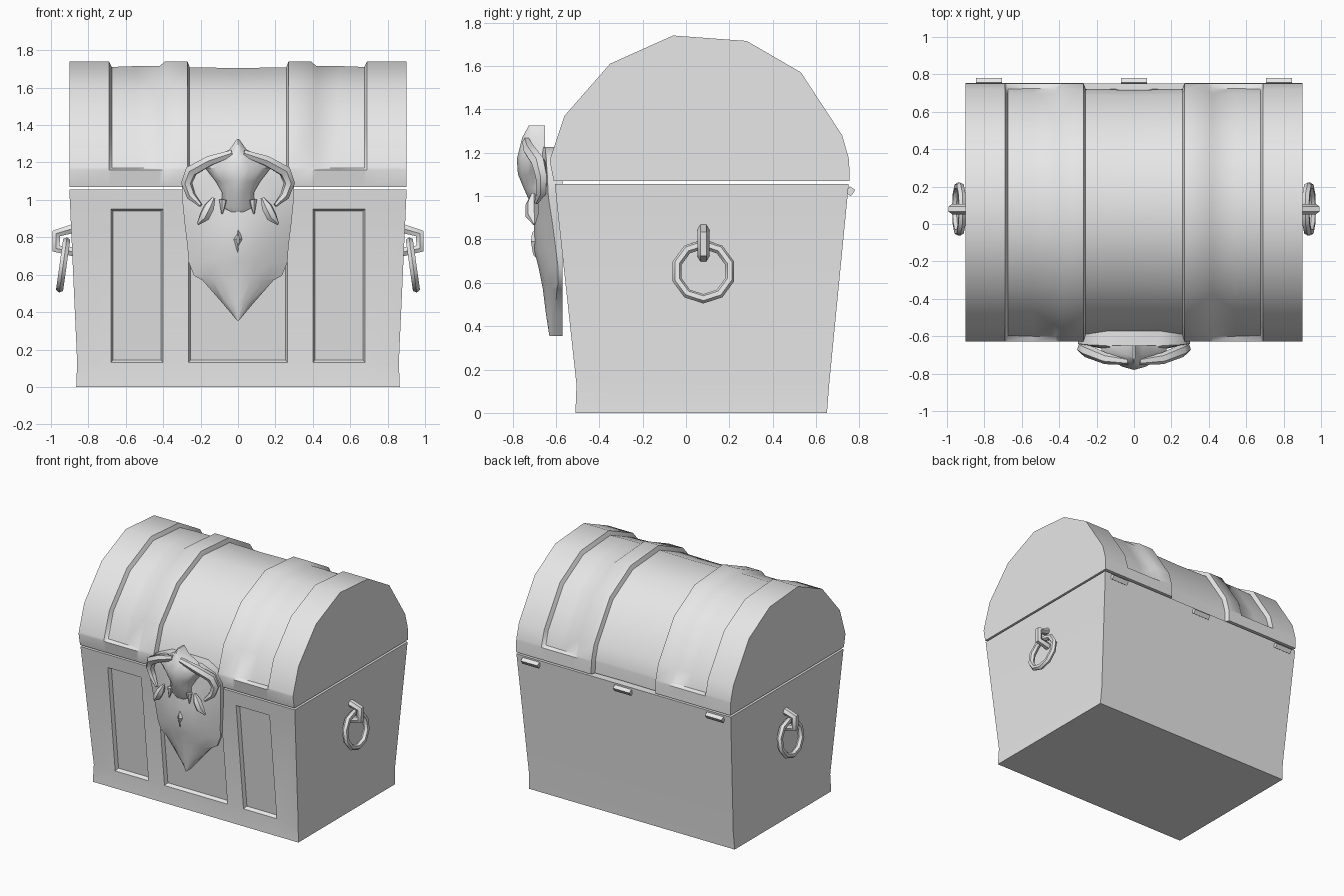
import bpy, bmesh, math
from mathutils import Vector

if "Cube" in bpy.data.objects:
    bpy.data.objects.remove(bpy.data.objects["Cube"])

grey = bpy.data.materials.new("plain_grey")
grey.diffuse_color = (0.8, 0.8, 0.8, 1)
grey.use_nodes = True
grey.node_tree.nodes["Principled BSDF"].inputs["Base Color"].default_value = grey.diffuse_color


def finish(ob, name, angle=40):
    ob.name = name
    ob.data.materials.clear()
    ob.data.materials.append(grey)
    bpy.ops.object.select_all(action='DESELECT')
    ob.select_set(True)
    bpy.context.view_layer.objects.active = ob
    bpy.ops.object.shade_smooth_by_angle(angle=math.radians(angle))
    return ob


def loft(name, rings, angle=40, edit=None):
    """Join closed rings of points into a capped solid."""
    bm = bmesh.new()
    vs = [[bm.verts.new(p) for p in ring] for ring in rings]
    n = len(vs[0])
    for a, b in zip(vs, vs[1:]):
        for i in range(n):
            j = (i + 1) % n
            bm.faces.new((a[i], a[j], b[j], b[i]))
    bm.faces.new(vs[0][::-1])
    bm.faces.new(vs[-1])
    bmesh.ops.recalc_face_normals(bm, faces=bm.faces)
    bm.normal_update()
    if edit:
        edit(bm)
    me = bpy.data.meshes.new(name)
    bm.to_mesh(me)
    bm.free()
    ob = bpy.data.objects.new(name, me)
    bpy.context.collection.objects.link(ob)
    return finish(ob, name, angle)


def tube(name, pts, radii):
    """Round bar through points, with a radius at each point."""
    cu = bpy.data.curves.new(name, 'CURVE')
    cu.dimensions = '3D'
    cu.bevel_depth = 1
    cu.bevel_resolution = 1
    cu.use_fill_caps = True
    sp = cu.splines.new('POLY')
    sp.points.add(len(pts) - 1)
    for p, co, r in zip(sp.points, pts, radii):
        p.co = (*co, 1)
        p.radius = r
    ob = bpy.data.objects.new(name, cu)
    bpy.context.collection.objects.link(ob)
    bpy.ops.object.select_all(action='DESELECT')
    ob.select_set(True)
    bpy.context.view_layer.objects.active = ob
    bpy.ops.object.convert(target='MESH')
    return finish(bpy.context.object, name, 50)


# Box body, flaring upward, with three sunk front panels
def body_ring(z, w, front, back):
    xs = (-w, -0.68, -0.40, -0.265, 0.265, 0.40, 0.68, w)
    return [(x, front, z) for x in xs] + [(w, back, z), (-w, back, z)]


def sink_panels(bm):
    def is_panel(f):
        c = f.calc_center_median()
        if f.normal.y > -0.8 or c.z < 0.13:
            return False
        return abs(c.x) < 0.2 or (0.5 < abs(c.x) < 0.6 and c.z < 0.95)
    bmesh.ops.inset_region(bm, faces=[f for f in bm.faces if is_panel(f)],
                           thickness=0.012, depth=-0.025, use_even_offset=True)


loft("chest_body", [body_ring(0, 0.865, -0.51, 0.65),
                    body_ring(0.13, 0.86, -0.505, 0.66),
                    body_ring(0.95, 0.897, -0.594, 0.74),
                    body_ring(1.055, 0.902, -0.605, 0.75)], 30, sink_panels)

# Arched lid with raised bands; side recesses stop above the rim
arch = [(-0.61, 1.07), (-0.628, 1.16), (-0.625, 1.175), (-0.56, 1.37),
        (-0.35, 1.61), (-0.06, 1.74), (0.28, 1.715), (0.53, 1.57),
        (0.72, 1.28), (0.75, 1.175), (0.752, 1.16), (0.755, 1.07)]
centre = Vector((0.07, 1.07))


def lid_ring(x, sink):
    ring = []
    for y, z in arch:
        p = Vector((y, z))
        if abs(x) < 0.3 or z > 1.17:
            p -= (p - centre).normalized() * sink
        ring.append((x, p.x, p.y))
    return ring


half = [(0.902, 0), (0.69, 0), (0.675, 0.03), (0.54, 0.025), (0.42, 0.025),
        (0.39, 0), (0.27, 0), (0.258, 0.032)]
steps = [(-x, s) for x, s in half] + [(0, 0.036)] + half[::-1]
loft("lid", [lid_ring(x, s) for x, s in steps], 42)


# Lock plate and beast mask: domed slices from bottom to top
def dome(rows, back):
    rings = []
    for z, w, mid, edge in rows:
        us = (-1, -0.7, -0.35, 0, 0.35, 0.7, 1)
        ring = [(u * w, edge + (mid - edge) * (1 - abs(u) ** 1.6), z) for u in us]
        rings.append(ring + [(w, back, z), (-w, back, z)])
    return rings


loft("lock_plate", dome([(0.355, 0.005, -0.63, -0.61),
                         (0.45, 0.085, -0.645, -0.605),
                         (0.57, 0.19, -0.66, -0.595),
                         (0.595, 0.235, -0.665, -0.59),
                         (0.67, 0.265, -0.68, -0.59),
                         (0.75, 0.27, -0.70, -0.60),
                         (0.87, 0.285, -0.70, -0.615),
                         (1.0, 0.298, -0.69, -0.635),
                         (1.10, 0.30, -0.68, -0.64),
                         (1.18, 0.26, -0.68, -0.645),
                         (1.225, 0.15, -0.68, -0.65)], -0.57), 45)

loft("mask_head", dome([(0.935, 0.05, -0.70, -0.68),
                        (0.96, 0.09, -0.715, -0.68),
                        (1.04, 0.085, -0.75, -0.69),
                        (1.10, 0.12, -0.775, -0.69),
                        (1.17, 0.175, -0.78, -0.69),
                        (1.23, 0.12, -0.765, -0.69),
                        (1.27, 0.045, -0.755, -0.70),
                        (1.325, 0.006, -0.725, -0.715)], -0.65), 50)

# Diamond boss under the mask
loft("diamond_boss", [[(0, -0.67, 0.69), (0.045, -0.67, 0.79),
                       (0, -0.67, 0.87), (-0.045, -0.67, 0.79)],
                      [(0, -0.705, 0.73), (0.006, -0.715, 0.79),
                       (0, -0.71, 0.83), (-0.006, -0.715, 0.79)]], 30)

for s, side in ((-1, "left"), (1, "right")):
    # Brow horns curling round the eye sockets, and tusks
    tube(side + "_brow_horn",
         [(s * 0.03, -0.735, 1.25), (s * 0.15, -0.72, 1.21), (s * 0.25, -0.68, 1.155),
          (s * 0.275, -0.665, 1.09), (s * 0.25, -0.665, 1.02), (s * 0.20, -0.69, 0.97)],
         (0.02, 0.03, 0.034, 0.03, 0.025, 0.01))
    tube(side + "_tusk",
         [(s * 0.13, -0.705, 1.01), (s * 0.155, -0.71, 0.96),
          (s * 0.18, -0.71, 0.91), (s * 0.215, -0.70, 0.87)],
         (0.01, 0.03, 0.03, 0.006))
    tube(side + "_fang",
         [(s * 0.08, -0.70, 1.0), (s * 0.085, -0.705, 0.925)], (0.022, 0.004))

    # Side handle: staple and hanging ring
    tube(side + "_staple",
         [(s * 0.87, 0.08, 0.85), (s * 0.972, 0.08, 0.82),
          (s * 0.972, 0.08, 0.74), (s * 0.87, 0.08, 0.72)], (0.028,) * 4)
    bpy.ops.mesh.primitive_torus_add(
        major_segments=10, minor_segments=6, major_radius=0.127, minor_radius=0.022,
        location=(s * 0.935, 0.08, 0.652), rotation=(0, math.radians(90 - 8 * s), 0))
    finish(bpy.context.object, side + "_ring", 50)

# Back hinges
for x in (-0.775, 0, 0.775):
    bpy.ops.mesh.primitive_cube_add(size=1, location=(x, 0.758, 1.022),
                                    rotation=(math.radians(-35), 0, 0))
    bpy.context.object.scale = (0.14, 0.03, 0.035)
    finish(bpy.context.object, "hinge", 30)
